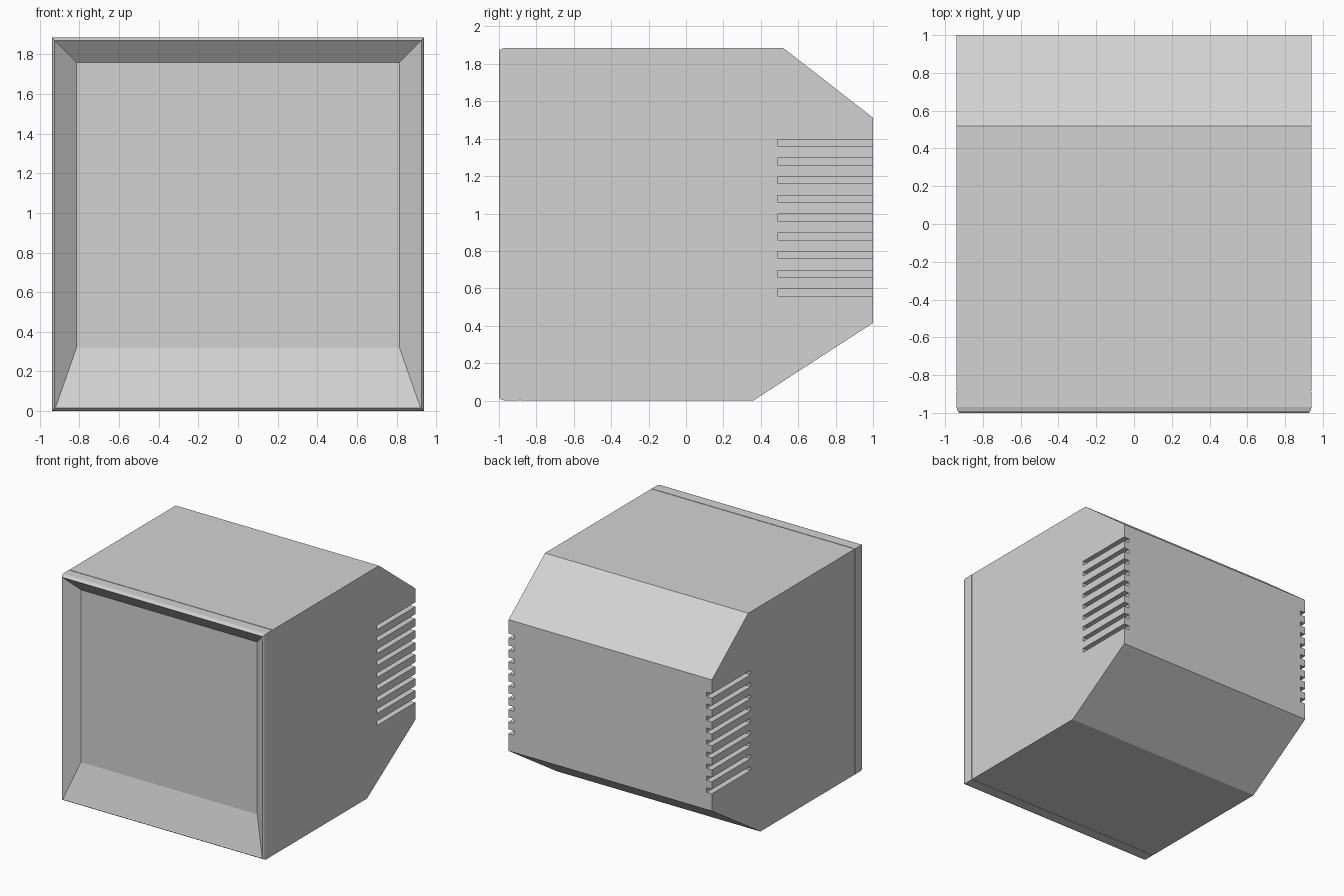
import bpy
import bmesh

cube = bpy.data.objects.get("Cube")
if cube:
    bpy.data.objects.remove(cube, do_unlink=True)

HALF, TOP = 0.94, 1.885

grey = bpy.data.materials.new("casing grey")
grey.use_nodes = True
grey.diffuse_color = (0.65, 0.65, 0.65, 1)
grey.node_tree.nodes["Principled BSDF"].inputs["Base Color"].default_value = grey.diffuse_color


def finish(name, bm):
    """Turn a bmesh into a flat-shaded grey object."""
    bmesh.ops.recalc_face_normals(bm, faces=bm.faces)
    mesh = bpy.data.meshes.new(name)
    bm.to_mesh(mesh)
    bm.free()
    mesh.materials.append(grey)
    obj = bpy.data.objects.new(name, mesh)
    bpy.context.collection.objects.link(obj)
    return obj


def loft(name, sections):
    """Bridge rings of equal size and cap both ends."""
    bm = bmesh.new()
    rings = [[bm.verts.new(p) for p in s] for s in sections]
    for a, b in zip(rings, rings[1:]):
        for i in range(len(a)):
            j = (i + 1) % len(a)
            bm.faces.new((a[i], a[j], b[j], b[i]))
    bm.faces.new(rings[0])
    bm.faces.new(rings[-1])
    return finish(name, bm)


def rect(y, side, low, high):
    """Upright rectangle inset from the casing outline."""
    x = HALF - side
    return [(-x, y, low), (x, y, low), (x, y, TOP - high), (-x, y, TOP - high)]


# Main casing: side profile with sloped rear top and bottom
profile = [(-0.885, 0), (0.36, 0), (1, 0.415), (1, 1.512), (0.52, TOP), (-0.885, TOP)]
casing = loft("casing", [[(x, y, z) for y, z in profile] for x in (-HALF, HALF)])

# Vent slots cut through both rear corners
bm = bmesh.new()
for side in (-1, 1):
    for i in range(9):
        box = bmesh.ops.create_cube(bm, size=1)["verts"]
        bmesh.ops.scale(bm, verts=box, vec=(0.1, 0.61, 0.037))
        bmesh.ops.translate(bm, verts=box, vec=(side * HALF, 0.795, 0.578 + 0.1 * i))
cutter = finish("vent_cutter", bm)
cutter.hide_render = True
cut = casing.modifiers.new("vents", "BOOLEAN")
cut.operation = "DIFFERENCE"
cut.solver = "EXACT"
cut.object = cutter
bpy.context.view_layer.update()
graph = bpy.context.evaluated_depsgraph_get()
vented = bpy.data.meshes.new_from_object(casing.evaluated_get(graph))
casing.modifiers.clear()
casing.data = vented
bpy.data.objects.remove(cutter, do_unlink=True)

# Front frame: seam groove, chamfered lip and funnel down to the flat panel
loft("front_frame", [
    rect(-0.88, 0.006, 0.006, 0.006),
    rect(-0.89, 0.006, 0.006, 0.006),
    rect(-0.89, 0, 0, 0),
    rect(-0.97, 0, 0, 0),
    rect(-0.99, 0.006, 0.006, 0.006),
    rect(-1.0, 0.015, 0.015, 0.015),
    rect(-0.995, 0.02, 0.02, 0.02),
    rect(-0.91, 0.125, 0.32, 0.125),
])
